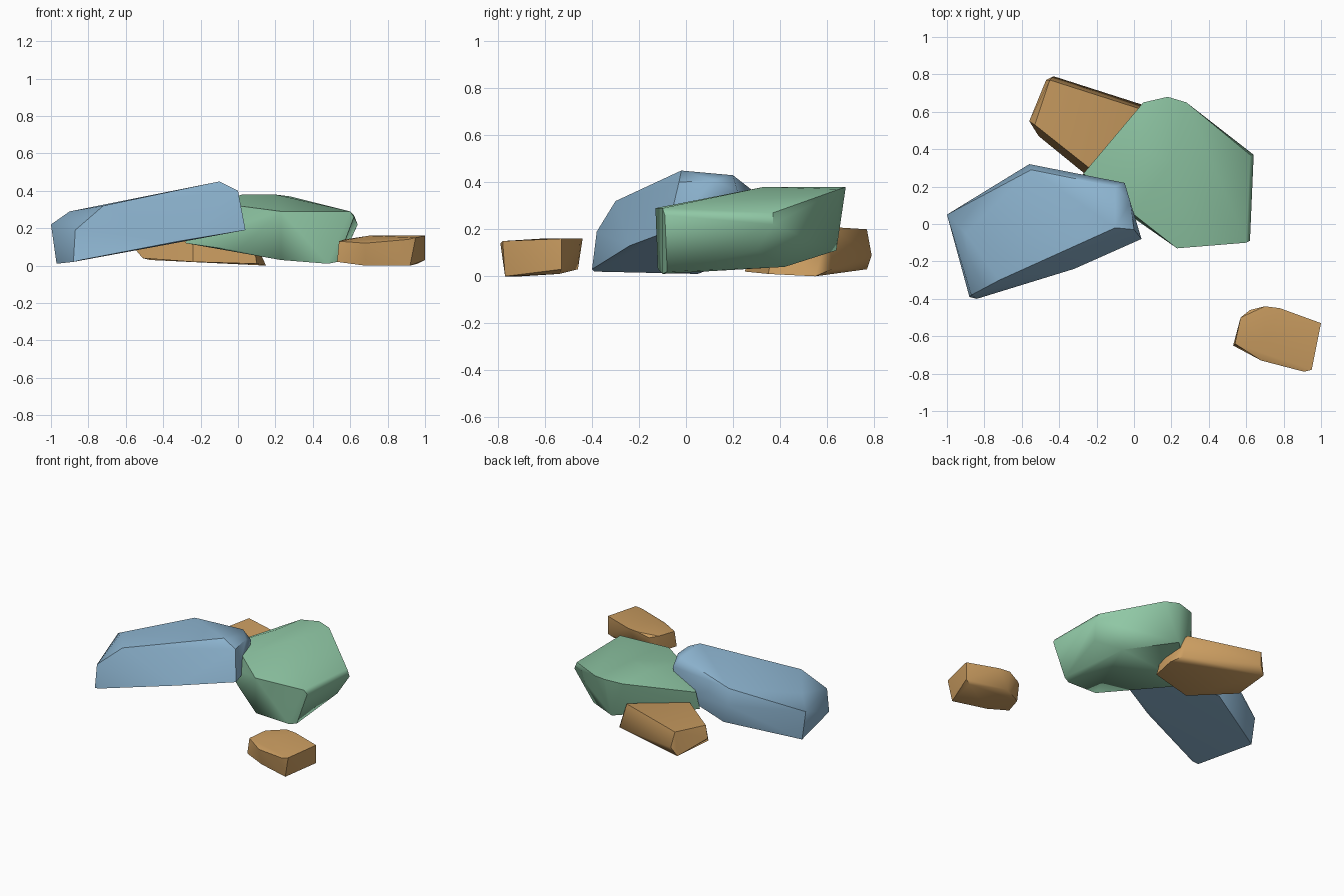
import bpy
import bmesh
import math

default_cube = bpy.data.objects.get("Cube")
if default_cube:
    bpy.data.objects.remove(default_cube, do_unlink=True)


def make_material(name, red, green, blue):
    material = bpy.data.materials.new(name)
    colour = (red, green, blue, 1)
    material.diffuse_color = colour
    material.use_nodes = True
    shader = material.node_tree.nodes["Principled BSDF"]
    shader.inputs["Base Color"].default_value = colour
    shader.inputs["Roughness"].default_value = .8
    return material


def make_rock(name, material, underside, sides, crown):
    """Wrap a chipped convex stone around its corner points."""
    bm = bmesh.new()
    for corner in underside + sides + crown:
        bm.verts.new(corner)
    hull = bmesh.ops.convex_hull(bm, input=bm.verts[:])
    loose = set(hull["geom_interior"]) | set(hull["geom_unused"])
    loose_verts = [item for item in loose if isinstance(item, bmesh.types.BMVert)]
    bmesh.ops.delete(bm, geom=loose_verts, context="VERTS")
    bmesh.ops.recalc_face_normals(bm, faces=bm.faces[:])

    mesh = bpy.data.meshes.new(name)
    bm.to_mesh(mesh)
    bm.free()
    mesh.materials.append(material)
    rock = bpy.data.objects.new(name, mesh)
    bpy.context.collection.objects.link(rock)

    # Soft facets, with the stronger ridges kept crisp
    bpy.ops.object.select_all(action="DESELECT")
    rock.select_set(True)
    bpy.context.view_layer.objects.active = rock
    bpy.ops.object.shade_smooth_by_angle(angle=math.radians(45))
    return rock


slate_blue = make_material("slate blue", .28, .48, .66)
moss_green = make_material("moss green", .28, .58, .38)
sandstone = make_material("sandstone brown", .6, .34, .12)

# Long slab, tilted up towards its left end
make_rock(
    "blue_slab_rock", slate_blue,
    underside=[(-.97, .05, .01), (-.88, -.39, .02), (-.84, -.4, .03),
               (-.32, -.24, .13), (.04, -.08, .19), (-.05, .2, .18), (-.5, .28, .1)],
    sides=[(-1, .05, .22), (-.87, -.38, .19), (-.56, .32, .25), (-.05, .22, .36)],
    crown=[(-.9, -.05, .29), (-.72, -.3, .32), (-.55, .29, .36), (-.1, .2, .43),
           (-.1, -.02, .45), (-.35, -.09, .4), (0, -.03, .4), (-.02, .12, .41)],
)

# Broad leaning boulder
make_rock(
    "green_boulder", moss_green,
    underside=[(.48, -.1, .01), (.53, -.08, .02), (.23, -.12, .03), (.45, .42, .04),
               (.15, .64, .11), (-.28, .24, .12), (0, .03, .08)],
    sides=[(.64, .37, .22), (.59, .3, .11), (.62, -.09, .26)],
    crown=[(.6, -.1, .29), (.23, -.13, .29), (0, .05, .32), (.18, .68, .38),
           (.05, .65, .37), (.28, .65, .37), (.2, .33, .38), (.02, .4, .38),
           (-.27, .27, .25), (.62, .37, .27)],
)

# Flat stone supporting the boulder from behind
make_rock(
    "back_brown_rock", sandstone,
    underside=[(-.51, .47, .04), (-.47, .77, .03), (-.24, .25, .02),
               (.15, .55, 0), (.1, .62, .03), (.1, .35, .01)],
    sides=[(-.56, .55, .1), (-.43, .79, .09)],
    crown=[(-.45, .77, .2), (-.53, .53, .18), (-.24, .3, .18), (.05, .61, .21),
           (.08, .38, .15)],
)

# Small separate pebble
make_rock(
    "small_brown_rock", sandstone,
    underside=[(.53, -.65, .02), (.57, -.52, .02), (.7, -.46, .03), (.96, -.54, .01),
               (.92, -.77, 0), (.68, -.7, 0)],
    sides=[(.54, -.64, .13), (.57, -.5, .14), (.62, -.46, .13), (1, -.53, .03),
           (.68, -.73, .12)],
    crown=[(.7, -.44, .16), (.78, -.45, .16), (1, -.53, .16), (.95, -.78, .15),
           (.91, -.79, .14), (.7, -.62, .16)],
)
